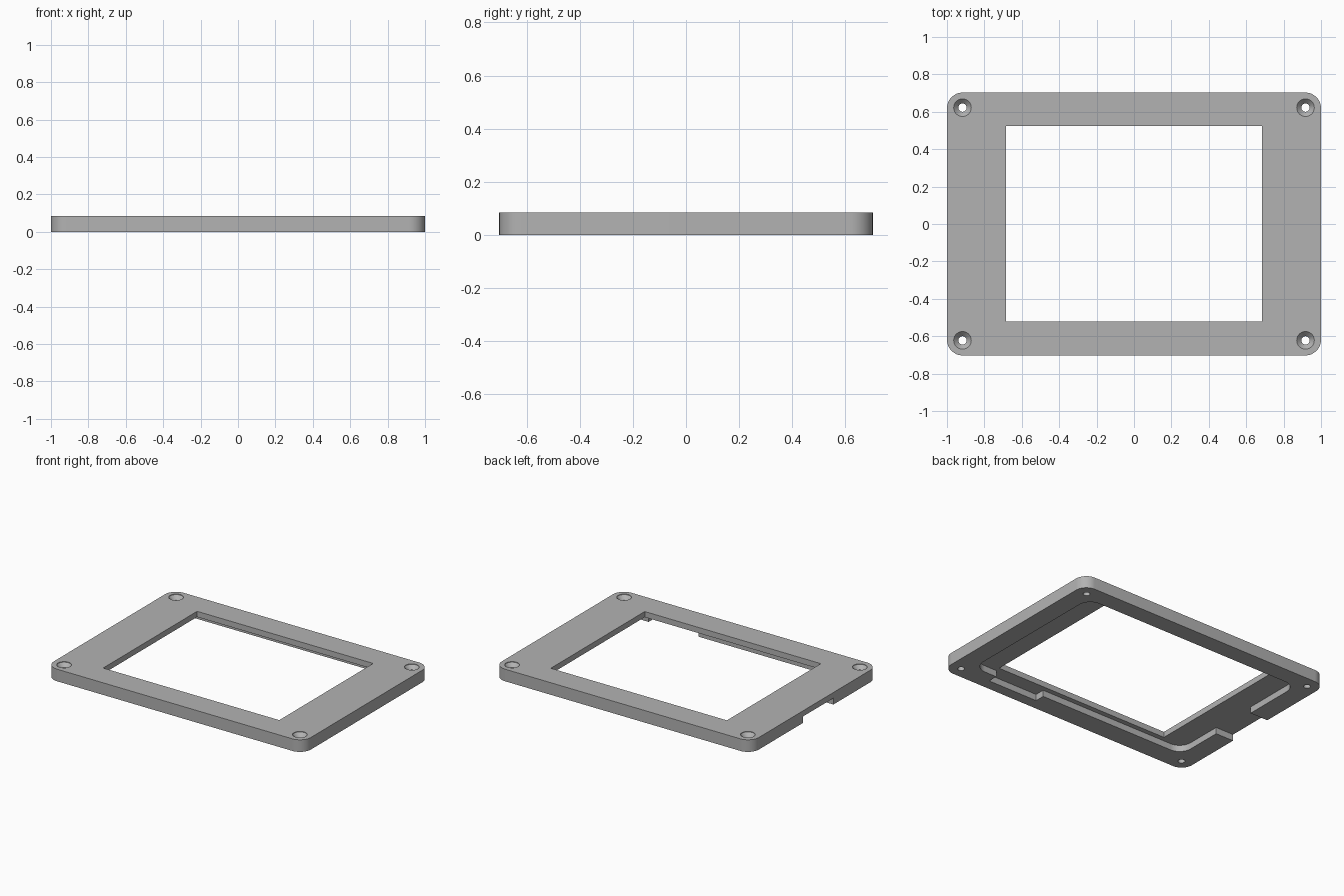
import bpy, bmesh, math

if "Cube" in bpy.data.objects:
    bpy.data.objects.remove(bpy.data.objects["Cube"])

HEIGHT = 0.085
POCKET = 0.045      # depth of the recess in the underside
UNDER = -0.05       # cutters start below the frame
OVER = 0.15         # through cutters end above it

grey = bpy.data.materials.new("plain_grey")
grey.use_nodes = True
colour = (0.45, 0.45, 0.45, 1)
grey.diffuse_color = colour
grey.node_tree.nodes["Principled BSDF"].inputs["Base Color"].default_value = colour


def make_object(name, bm):
    bmesh.ops.recalc_face_normals(bm, faces=bm.faces)
    mesh = bpy.data.meshes.new(name)
    bm.to_mesh(mesh)
    bm.free()
    mesh.materials.append(grey)
    obj = bpy.data.objects.new(name, mesh)
    bpy.context.collection.objects.link(obj)
    return obj


def block(name, x0, x1, y0, y1, z0, z1, radius=0, steps=12):
    """Upright block with optionally rounded vertical corners."""
    bm = bmesh.new()
    points = []
    corners = [(x1, y1, -1, -1), (x0, y1, 1, -1), (x0, y0, 1, 1), (x1, y0, -1, 1)]
    for quarter, (x, y, sx, sy) in enumerate(corners):
        if not radius:
            points.append((x, y))
            continue
        for i in range(steps + 1):
            a = math.pi / 2 * (quarter + i / steps)
            points.append((x + sx * radius + radius * math.cos(a),
                           y + sy * radius + radius * math.sin(a)))
    face = bm.faces.new([bm.verts.new((x, y, z0)) for x, y in points])
    top = bmesh.ops.extrude_face_region(bm, geom=[face])["geom"]
    bmesh.ops.translate(bm, vec=(0, 0, z1 - z0),
                        verts=[v for v in top if isinstance(v, bmesh.types.BMVert)])
    return make_object(name, bm)


def lathe(name, x, y, profile, sides=40):
    """Solid turned around an upright axis at x, y."""
    bm = bmesh.new()
    rings = []
    for r, z in profile:
        rings.append([bm.verts.new((x + r * math.cos(math.tau * i / sides),
                                    y + r * math.sin(math.tau * i / sides), z))
                      for i in range(sides)])
    for low, high in zip(rings, rings[1:]):
        for i in range(sides):
            j = (i + 1) % sides
            bm.faces.new((low[i], low[j], high[j], high[i]))
    bm.faces.new(rings[0])
    bm.faces.new(rings[-1])
    return make_object(name, bm)


# Bezel plate with rounded corners
frame = block("bezel_frame", -1, 1, -0.703, 0.703, 0, HEIGHT, 0.085)

cutters = [
    # Underside pocket, cable notch in the right end, connector recess in the front wall
    block("pocket_cutter", -0.86, 0.865, -0.555, 0.58, UNDER, POCKET, 0.09),
    block("cable_notch_cutter", -1.1, -0.8, -0.21, 0.13, UNDER, POCKET),
    block("connector_recess_cutter", 0.29, 0.68, -0.625, -0.5, UNDER, POCKET),
    # Display window
    block("window_cutter", -0.685, 0.685, -0.52, 0.524, UNDER, OVER),
]

# Countersunk screw holes
screw_profile = [(0.022, UNDER), (0.022, HEIGHT - 0.03), (0.047, HEIGHT - 0.004),
                 (0.047, OVER)]
for sx in (-1, 1):
    for sy in (-1, 1):
        cutters.append(lathe("screw_hole_cutter", sx * 0.917, sy * 0.622, screw_profile))

for cutter in cutters:
    cut = frame.modifiers.new(cutter.name, 'BOOLEAN')
    cut.operation = 'DIFFERENCE'
    cut.solver = 'EXACT'
    cut.object = cutter

# Apply the cuts, then drop the cutters
bpy.ops.object.select_all(action='DESELECT')
bpy.context.view_layer.objects.active = frame
frame.select_set(True)
for cutter in cutters:
    bpy.ops.object.modifier_apply(modifier=cutter.name)
for cutter in cutters:
    bpy.data.objects.remove(cutter)

bpy.ops.object.shade_smooth_by_angle(angle=math.radians(30))
